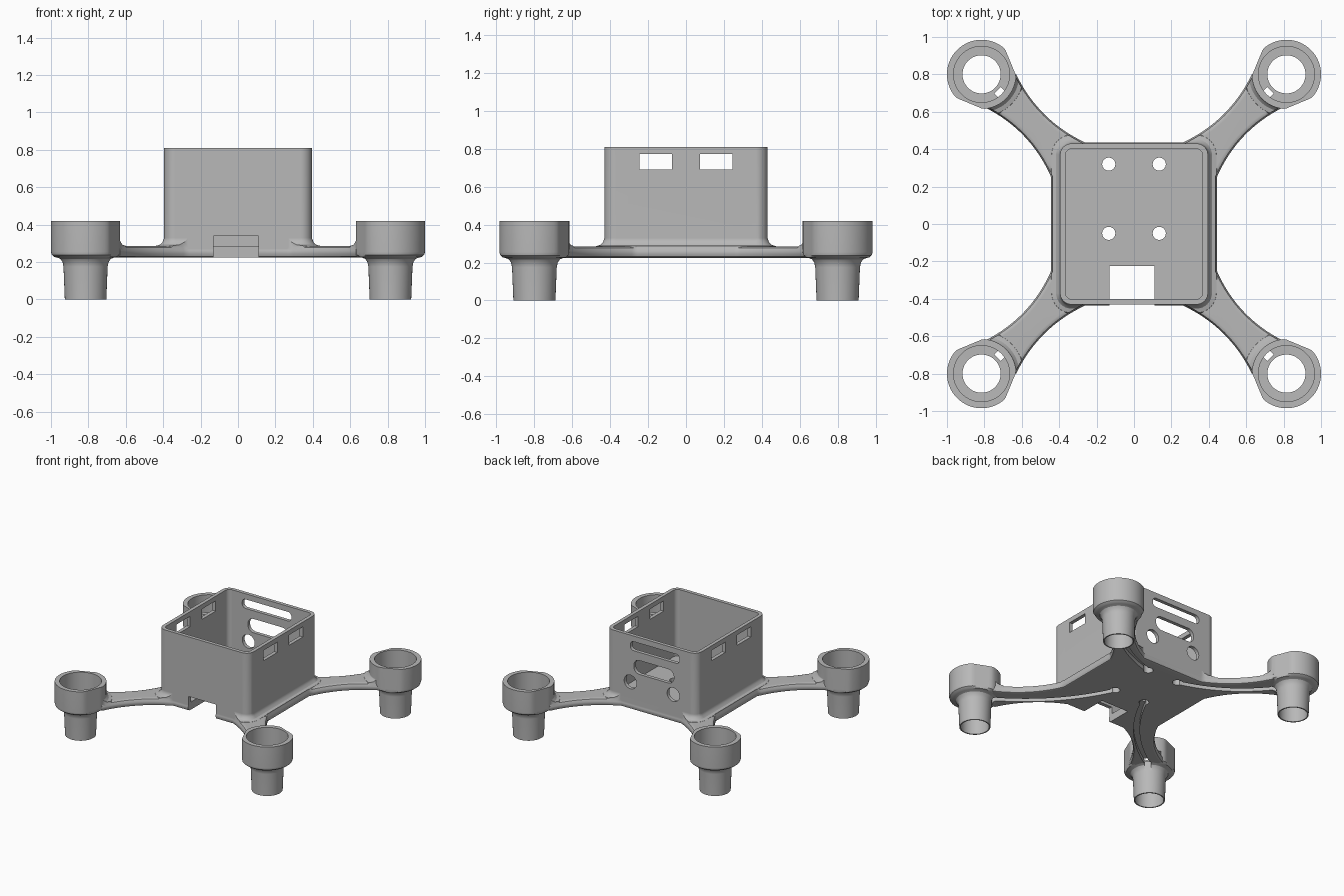
import bpy, bmesh, math
from mathutils import Vector

if "Cube" in bpy.data.objects:
    bpy.data.objects.remove(bpy.data.objects["Cube"], do_unlink=True)

grey = bpy.data.materials.new("plain grey")
grey.use_nodes = True
grey.diffuse_color = (0.48, 0.48, 0.48, 1)
grey.node_tree.nodes["Principled BSDF"].inputs["Base Color"].default_value = (0.48, 0.48, 0.48, 1)


def loft(name, loops):
    """Closed solid through loops of equal point count, capped at both ends."""
    bm = bmesh.new()
    rings = [[bm.verts.new(p) for p in loop] for loop in loops]
    n = len(rings[0])
    bm.faces.new(rings[0][::-1])
    bm.faces.new(rings[-1])
    for a, b in zip(rings, rings[1:]):
        for i in range(n):
            j = (i + 1) % n
            bm.faces.new((a[i], a[j], b[j], b[i]))
    bmesh.ops.recalc_face_normals(bm, faces=bm.faces[:])
    mesh = bpy.data.meshes.new(name)
    bm.to_mesh(mesh)
    bm.free()
    mesh.materials.append(grey)
    obj = bpy.data.objects.new(name, mesh)
    bpy.context.collection.objects.link(obj)
    return obj


def measure(mesh):
    """Volume of a mesh, and whether it is watertight."""
    bm = bmesh.new()
    bm.from_mesh(mesh)
    result = bm.calc_volume(), all(e.is_manifold for e in bm.edges)
    bm.free()
    return result


def combine(target, other, op):
    """Apply a boolean with the first solver that gives a sound solid."""
    a, b = measure(target.data)[0], measure(other.data)[0]
    low, high = {'UNION': (max(a, b), a + b), 'DIFFERENCE': (a - b, a),
                 'INTERSECT': (0, min(a, b))}[op]
    mod = target.modifiers.new("combine", 'BOOLEAN')
    mod.object, mod.operation = other, op
    for solver in ('EXACT', 'MANIFOLD'):
        mod.solver = solver
        bpy.context.view_layer.update()
        done = target.evaluated_get(bpy.context.evaluated_depsgraph_get())
        mesh = bpy.data.meshes.new_from_object(done)
        volume, closed = measure(mesh)
        if closed and low - 1e-4 < volume < high + 1e-4:
            break
    target.modifiers.clear()
    target.data = mesh
    bpy.data.objects.remove(other, do_unlink=True)


def prism(name, pts, z0, z1):
    return loft(name, [[(x, y, z) for x, y in pts] for z in (z0, z1)])


def block(name, x0, x1, y0, y1, z0, z1):
    return prism(name, [(x0, y0), (x1, y0), (x1, y1), (x0, y1)], z0, z1)


def rounded(hx, hy, r, steps=8):
    """Rounded rectangle outline about the origin."""
    pts = []
    for k, (sx, sy) in enumerate([(1, 1), (-1, 1), (-1, -1), (1, -1)]):
        for i in range(steps + 1):
            a = (k + i / steps) * math.pi / 2
            pts.append((sx * (hx - r) + r * math.cos(a), sy * (hy - r) + r * math.sin(a)))
    return pts


def inset(pts, d):
    """Move a counter-clockwise outline inward by d."""
    out = []
    for i, p in enumerate(pts):
        p = Vector(p)
        a = (p - Vector(pts[i - 1])).normalized()
        b = (Vector(pts[(i + 1) % len(pts)]) - p).normalized()
        na, nb = Vector((-a.y, a.x)), Vector((-b.y, b.x))
        out.append(tuple(p + (na + nb) * d / max(1 + na.dot(nb), 0.5)))
    return out


def lathe(name, profile, centre, turn=0, flat=None):
    """Revolved solid; flat trims two chords on the arm side."""
    loops = []
    for r, z in profile:
        loop = []
        for i in range(64):
            a = i * math.tau / 64
            rr = r
            if flat:
                for mid in (112.5, 247.5):
                    c = math.cos(a - math.radians(mid))
                    if c > 0.5:
                        rr = min(rr, flat / c)
            loop.append((centre[0] + rr * math.cos(a + turn),
                         centre[1] + rr * math.sin(a + turn), z))
        loops.append(loop)
    return loft(name, loops)


def arc(p, q, sag, steps=16):
    """Shallow arc from p to q, bowed to the left of travel."""
    p, q = Vector(p), Vector(q)
    d = q - p
    side = Vector((-d.y, d.x)).normalized()
    return [tuple(p + d * t + side * sag * 4 * t * (1 - t))
            for t in (i / steps for i in range(steps + 1))]


# Floor plate with four waisted arms and rounded edges
quarter = arc((0.445, 0.255), (0.8, 0.625), 0.046) + [(0.77, 0.77)] \
    + arc((0.63, 0.8), (0.26, 0.435), 0.046)
outline = []
for sx, sy in [(1, 1), (-1, 1), (-1, -1), (1, -1)]:
    part = [(sx * x, sy * y) for x, y in quarter]
    outline += part if sx * sy > 0 else part[::-1]
edge = [(0.02, 0.225), (0.006, 0.231), (0, 0.245), (0, 0.262), (0.008, 0.278), (0.026, 0.286)]
frame = loft("frame", [[(x, y, z) for x, y in inset(outline, d)] for d, z in edge])

# Battery box with a flared foot
combine(frame, prism("box", rounded(0.395, 0.43, 0.06), 0.25, 0.81), 'UNION')
flare = [(0.055, 0.272), (0.045, 0.287), (0.022, 0.293), (0.008, 0.308), (-0.002, 0.335)]
foot = loft("foot", [[(x, y, z) for x, y in rounded(0.395 + d, 0.43 + d, 0.06 + d)]
                     for d, z in flare])
combine(foot, prism("trim", inset(outline, 0.008), 0.1, 0.5), 'INTERSECT')
combine(frame, foot, 'UNION')

# Motor pods with tapered sleeves
corners = [(sx, sy) for sx in (1, -1) for sy in (1, -1)]
pod_profile = [(0.111, 0), (0.118, 0.175), (0.123, 0.2), (0.135, 0.217), (0.152, 0.224),
               (0.166, 0.227), (0.18, 0.238), (0.185, 0.255), (0.185, 0.42)]
for sx, sy in corners:
    centre, turn = (0.815 * sx, 0.8 * sy), math.atan2(sy, sx)
    skirt = lathe("skirt", [(0.18 + d, z) for d, z in flare], centre)
    combine(skirt, prism("trim", inset(outline, 0.008), 0.1, 0.5), 'INTERSECT')
    combine(frame, skirt, 'UNION')
    combine(frame, lathe("pod", pod_profile, centre, turn, flat=0.168), 'UNION')

# Box cavity and front connector notch
cuts = [prism("cavity", rounded(0.367, 0.402, 0.035), 0.285, 1),
        block("notch", -0.13, 0.11, -0.6, -0.225, 0.1, 0.34)]

# Side windows through both walls
for s in (1, -1):
    cuts.append(block("window", -0.6, 0.6, s * 0.16 - 0.086, s * 0.16 + 0.086, 0.692, 0.773))


# Back wall slots and round ports
def back_cut(x, z, hx, hz, r):
    pts = rounded(hx, hz, r)
    return loft("port", [[(x + u, y, z + v) for u, v in pts] for y in (0.3, 0.6)])


cuts += [back_cut(-0.03, 0.73, 0.215, 0.036, 0.03),
         back_cut(-0.02, 0.575, 0.175, 0.055, 0.05),
         back_cut(0.185, 0.44, 0.054, 0.054, 0.053),
         back_cut(-0.19, 0.44, 0.054, 0.054, 0.053)]

for sx, sy in corners:
    # Pod bore, stepped to leave a shelf
    centre = Vector((0.815 * sx, 0.8 * sy))
    cuts.append(lathe("bore", [(0.102, -0.1), (0.102, 0.25), (0.15, 0.251), (0.15, 0.6)], centre))

    # Wire hole in the floor
    hole = Vector((0.135 * sx, 0.32 if sy > 0 else -0.05))
    cuts.append(lathe("wire_hole", [(0.035, 0.1), (0.035, 0.4)], hole))

    # Curved wire groove under the arm
    inward = Vector((-sx, -sy)).normalized()
    end = centre + inward * 0.13
    bend = Vector((0.495 * sx, 0.415)) if sy > 0 else Vector((0.33 * sx, -0.466))
    left, right = [], []
    for i in range(17):
        t = i / 16
        p = hole * (1 - t) ** 2 + bend * 2 * t * (1 - t) + end * t * t
        d = ((bend - hole) * (1 - t) + (end - bend) * t).normalized()
        side = Vector((-d.y, d.x)) * 0.021
        left.append(tuple(p + side))
        right.append(tuple(p - side))
    cuts.append(prism("groove", left + right[::-1], 0.19, 0.258))

    # Wire slot up through the pod shelf
    side = Vector((-inward.y, inward.x)) * 0.024
    a, b = centre + inward * 0.12, centre + inward * 0.156
    cuts.append(prism("wire_slot", [a + side, a - side, b - side, b + side], 0.17, 0.275))

for cut in cuts:
    combine(frame, cut, 'DIFFERENCE')

# Smooth the curved surfaces, keep the edges crisp and the walls flat
bpy.ops.object.select_all(action='DESELECT')
frame.select_set(True)
bpy.context.view_layer.objects.active = frame
bpy.ops.object.shade_smooth_by_angle(angle=math.radians(30))
weighted = frame.modifiers.new("weighted normals", 'WEIGHTED_NORMAL')
weighted.keep_sharp = True
